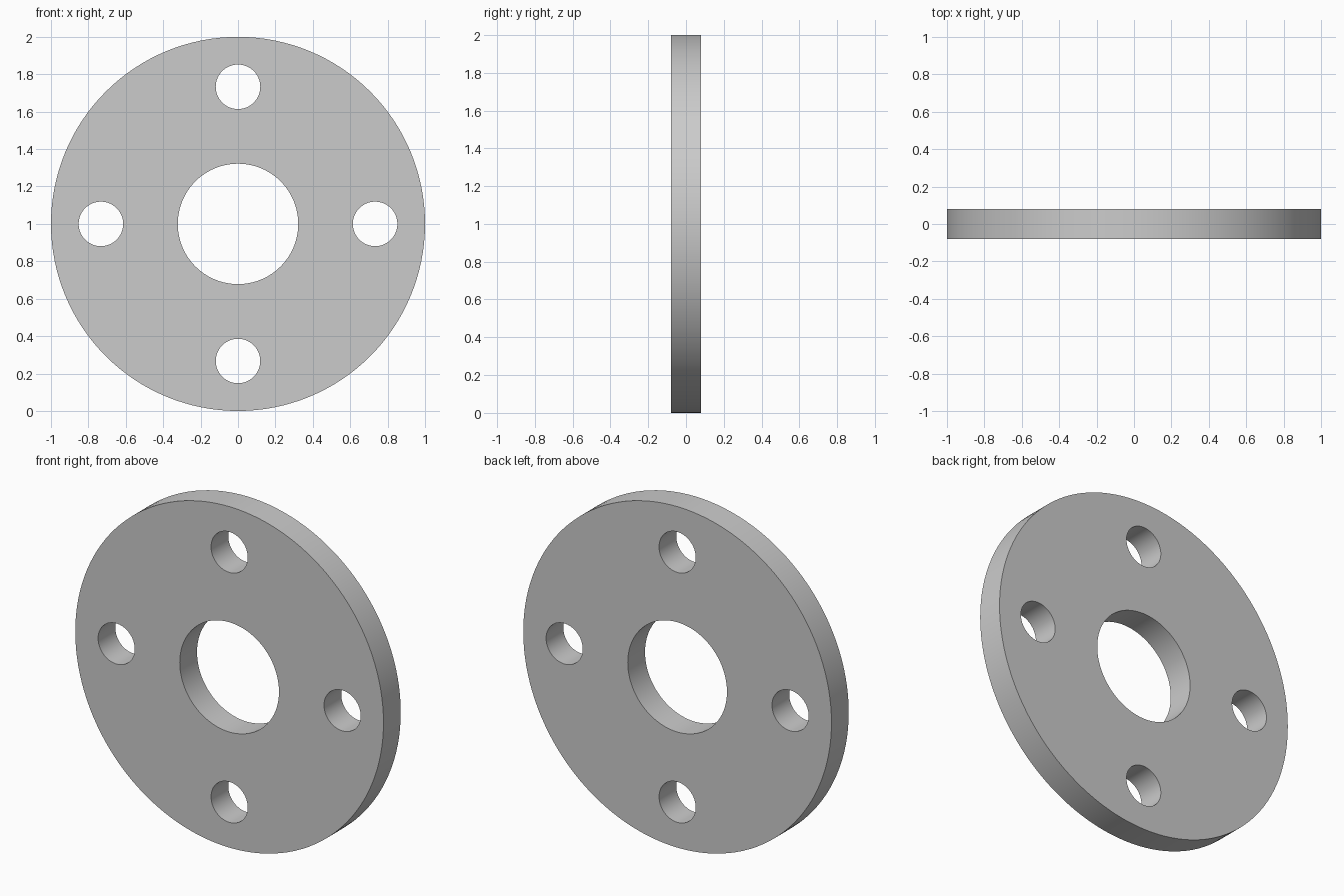
import bpy
import bmesh
from math import sin, cos, pi, radians

if "Cube" in bpy.data.objects:
    bpy.data.objects.remove(bpy.data.objects["Cube"])

RADIUS, HALF_THICK = 1.0, 0.08
BORE, BOLT_HOLE, BOLT_CIRCLE = 0.322, 0.119, 0.733

# Flat profile: outer rim, centre bore and four bolt holes
curve = bpy.data.curves.new("flange_plate", 'CURVE')
curve.dimensions = '2D'
curve.fill_mode = 'BOTH'
curve.extrude = HALF_THICK


def add_circle(cx, cy, r, sides):
    spline = curve.splines.new('POLY')
    spline.points.add(sides - 1)
    for i, p in enumerate(spline.points):
        a = 2 * pi * i / sides
        p.co = (cx + r * cos(a), cy + r * sin(a), 0, 1)
    spline.use_cyclic_u = True


add_circle(0, 0, RADIUS, 128)
add_circle(0, 0, BORE, 96)
for k in range(4):
    a = k * pi / 2
    add_circle(BOLT_CIRCLE * cos(a), BOLT_CIRCLE * sin(a), BOLT_HOLE, 64)

# Stand the plate upright on the ground
plate = bpy.data.objects.new("flange_plate", curve)
bpy.context.collection.objects.link(plate)
plate.rotation_euler = (pi / 2, 0, 0)
plate.location = (0, 0, RADIUS)
bpy.context.view_layer.objects.active = plate
plate.select_set(True)
bpy.ops.object.convert(target='MESH')
plate = bpy.context.object

# Weld the faces to the walls and shade the round walls smooth
bm = bmesh.new()
bm.from_mesh(plate.data)
bmesh.ops.remove_doubles(bm, verts=bm.verts, dist=0.0001)
bmesh.ops.recalc_face_normals(bm, faces=bm.faces)
bm.to_mesh(plate.data)
bm.free()
bpy.ops.object.shade_smooth_by_angle(angle=radians(30))
